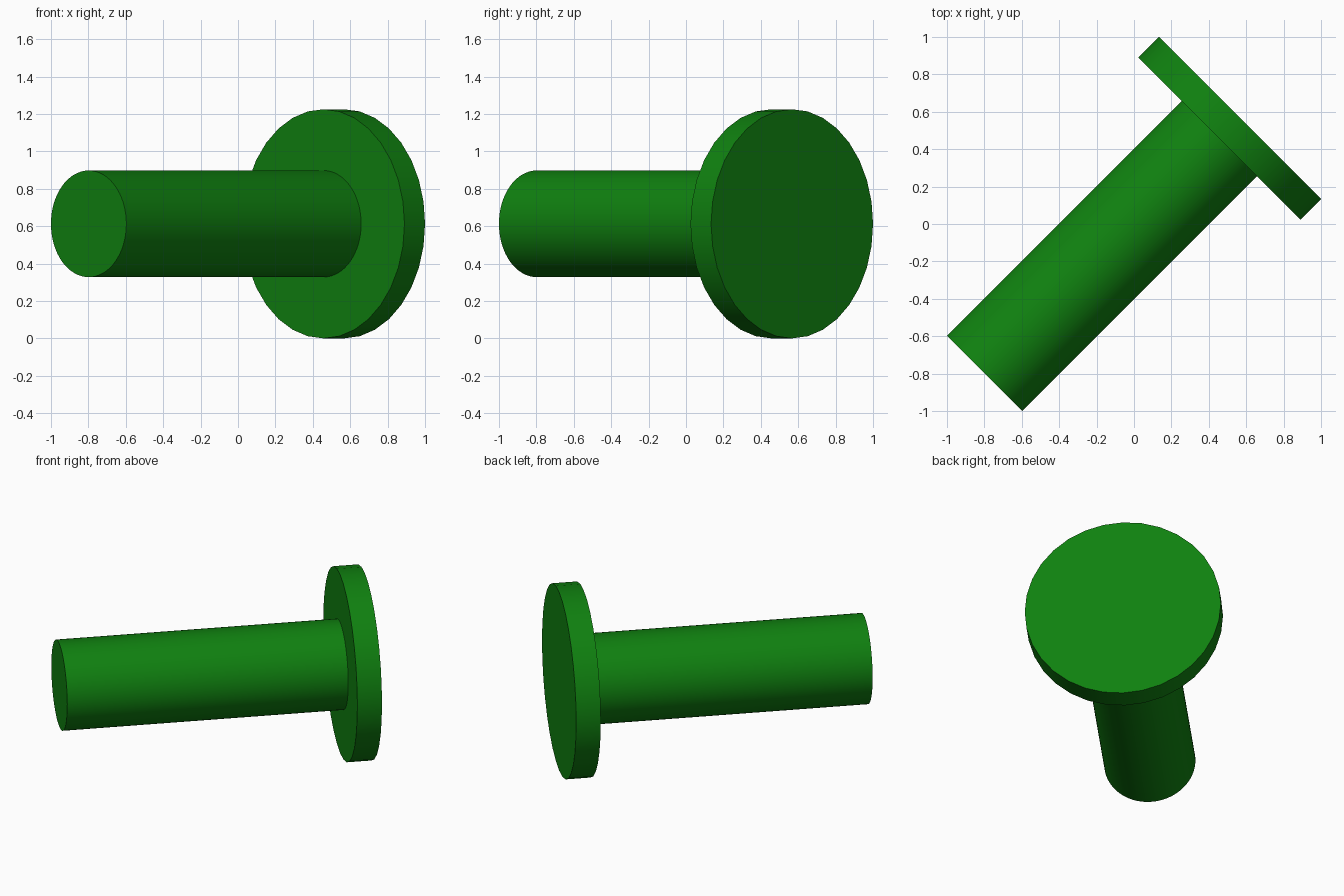
import bpy
from mathutils import Vector

if "Cube" in bpy.data.objects:
    bpy.data.objects.remove(bpy.data.objects["Cube"])

green = bpy.data.materials.new("green")
green.diffuse_color = (0.005, 0.22, 0.005, 1)
green.use_nodes = True
green.node_tree.nodes["Principled BSDF"].inputs["Base Color"].default_value = green.diffuse_color

AXIS = Vector((1, 1, 0)).normalized()
HEIGHT = 0.6125


def cylinder(name, start, end, radius, sides):
    """Cylinder along the x = y diagonal between two x positions."""
    a, b = Vector((start, start, HEIGHT)), Vector((end, end, HEIGHT))
    bpy.ops.mesh.primitive_cylinder_add(
        vertices=sides, radius=radius, depth=(b - a).length,
        location=(a + b) / 2, rotation=AXIS.to_track_quat('Z', 'Y').to_euler())
    ob = bpy.context.object
    ob.name = name
    ob.data.materials.append(green)
    bpy.ops.object.shade_smooth_by_angle()
    return ob


# Round shaft, seated slightly inside the head
cylinder("shaft", -0.7985, 0.50, 0.285, 64)

# Wide flat head
cylinder("head", 0.457, 0.567, 0.6125, 32)
